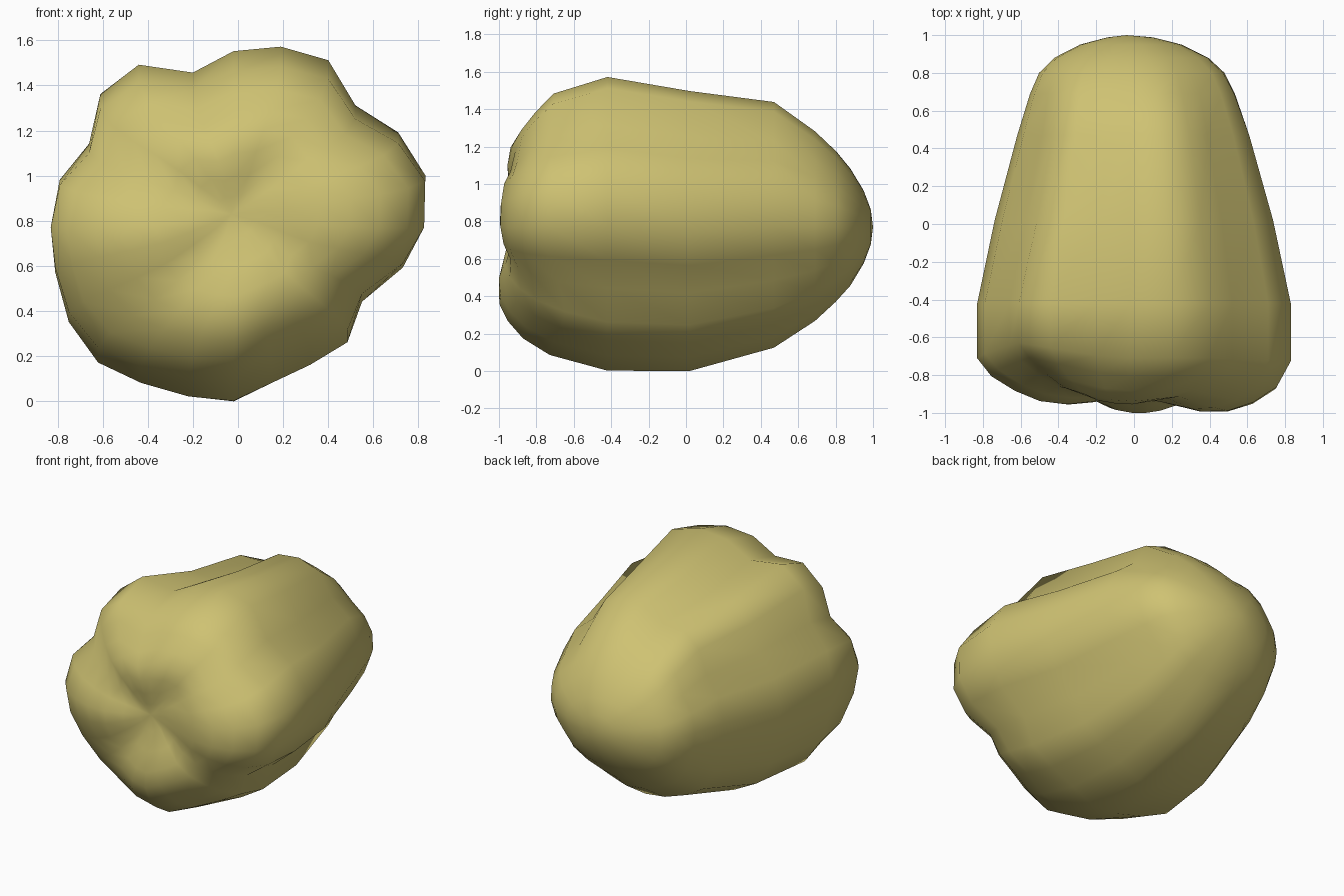
import bpy, bmesh, math

if "Cube" in bpy.data.objects:
    bpy.data.objects.remove(bpy.data.objects["Cube"])

mat = bpy.data.materials.new("olive yellow skin")
mat.diffuse_color = (0.62, 0.54, 0.17, 1)
mat.use_nodes = True
mat.node_tree.nodes["Principled BSDF"].inputs["Base Color"].default_value = mat.diffuse_color

# lobed cross-section (x, z) seen from the front
OUTLINE = [(-.83, .77), (-.79, .98), (-.66, 1.14), (-.61, 1.36), (-.44, 1.49), (-.20, 1.455),
           (-.02, 1.55), (.19, 1.57), (.40, 1.51), (.52, 1.31), (.71, 1.19), (.83, 1.0),
           (.825, .77), (.73, .59), (.55, .44), (.485, .26), (.32, .16), (.15, .08),
           (-.02, 0), (-.22, .02), (-.43, .08), (-.62, .17), (-.75, .35), (-.81, .57)]
ZC = .78
VALLEYS = (152, 58, -30, -135)   # creases running into the front dimple

# rings along the body: y, x scale, z scale, centre z, front tilt, crease depth,
# rounding, set-back of the diagonal lobes, shrink of the upper left lobe
RINGS = [(-.925, .12, .12, .82, .3, .0, .3, 0, 0),
         (-.955, .27, .26, .80, .8, .04, .1, 0, 0),
         (-.98, .43, .41, .785, 1, .05, 0, .2, 0),
         (-.97, .60, .54, .78, 1, .04, 0, .5, 0),
         (-.92, .76, .65, .775, 1, .02, 0, .8, 0),
         (-.84, .91, .77, .775, .8, .01, 0, 1, 0),
         (-.72, 1, .89, .78, .2, 0, 0, 1, 0),
         (-.42, 1, 1, .782, 0, 0, 0, 0, 0),
         (.02, .89, .955, .745, 0, 0, .04, 0, .06),
         (.47, .745, .84, .78, 0, 0, .15, 0, .06),
         (.69, .66, .65, .775, 0, 0, .35, 0, 0),
         (.80, .60, .52, .775, 0, 0, .55, 0, 0),
         (.88, .50, .40, .77, 0, 0, .7, 0, 0),
         (.95, .33, .25, .77, 0, 0, .85, 0, 0),
         (.988, .15, .12, .77, 0, 0, 1, 0, 0)]


def bump(a, centre, width):
    d = (math.degrees(a) - centre + 180) % 360 - 180
    return math.exp(-(d / width) ** 2)


# pod body: loft of the lobed rings, rounder towards the back, closed at both ends
bm = bmesh.new()
rings = []
for y, sx, sz, zc, tilt, depth, rnd, back, shrink in RINGS:
    ring = []
    for px, pz in OUTLINE:
        dz = pz - ZC
        a = math.atan2(dz, px)
        k = 1 - shrink * bump(a, 128, 28)
        x = (px + rnd * (.81 * math.cos(a) - px)) * sx * k
        z = (dz + rnd * (.78 * math.sin(a) - dz)) * sz * k
        yy = y + depth * sum(bump(a, v, 20) for v in VALLEYS) + tilt * (.07 * z - .055 * x)
        diag = math.sin(2 * a) ** 2 * (.5 - .5 * math.cos(a - .52))
        yy += back * (.12 * diag + .04 * bump(a, -48, 22))
        ring.append(bm.verts.new((x - .02 * rnd, max(yy, -1), max(zc + z, 0))))
    rings.append(ring)
n = len(OUTLINE)
for a, b in zip(rings, rings[1:]):
    for i in range(n):
        j = (i + 1) % n
        bm.faces.new((a[i], a[j], b[j], b[i]))
for ring, tip in ((rings[0], (-.03, -.915, .83)), (rings[-1], (-.04, 1.0, .77))):
    c = bm.verts.new(tip)
    for i in range(n):
        bm.faces.new((ring[i], ring[(i + 1) % n], c))
bmesh.ops.recalc_face_normals(bm, faces=bm.faces)
for f in bm.faces:
    f.smooth = True
mesh = bpy.data.meshes.new("lobed_pod")
bm.to_mesh(mesh)
bm.free()
mesh.materials.append(mat)
obj = bpy.data.objects.new("lobed_pod", mesh)
bpy.context.collection.objects.link(obj)
